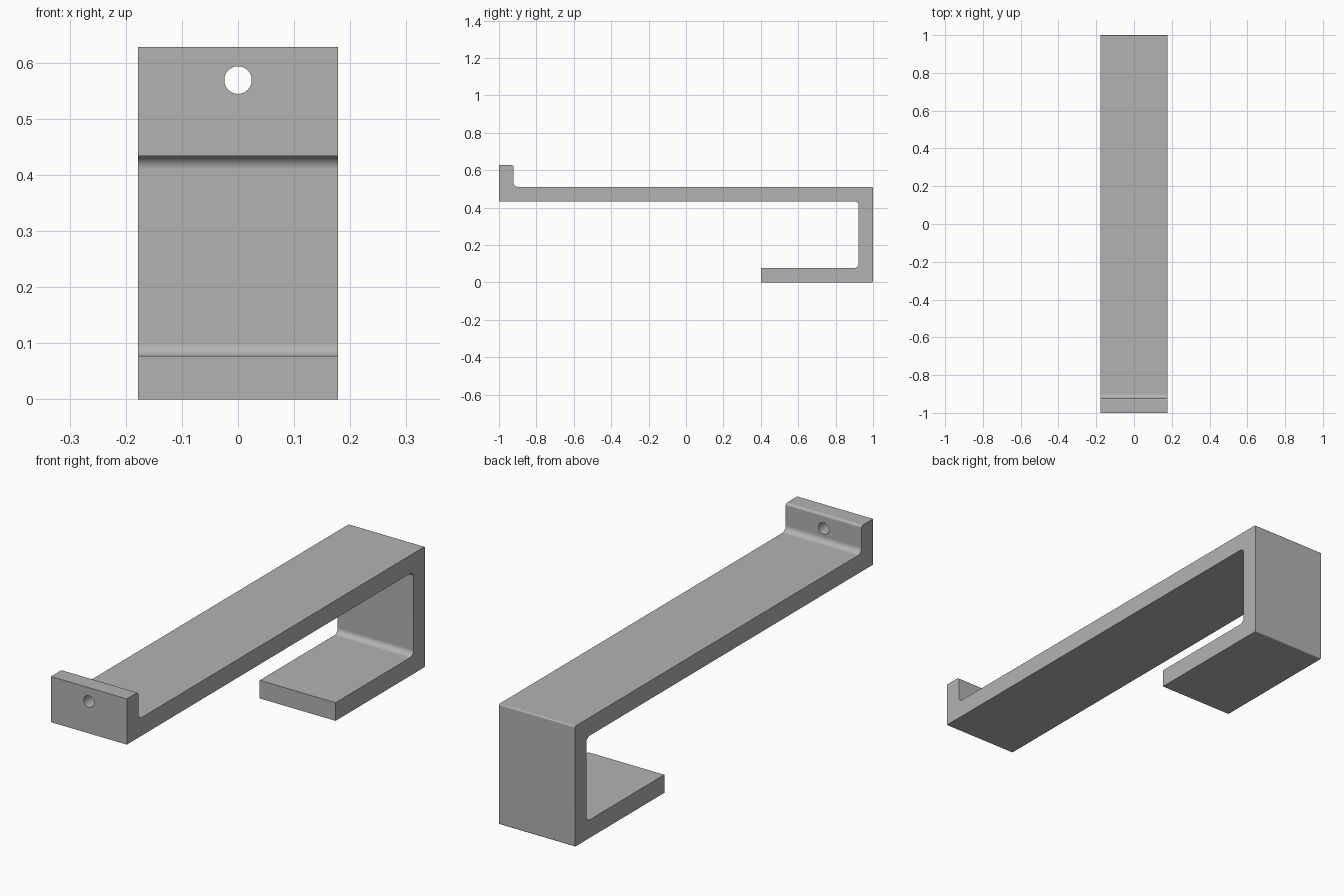
import bpy, bmesh, math
from mathutils import Vector, Matrix

cube = bpy.data.objects.get("Cube")
if cube:
    bpy.data.objects.remove(cube, do_unlink=True)

HALF_WIDTH = 0.178
THICK = 0.077
TOP = 0.511          # upper face of the long arm
LIP_TOP = 0.628
INNER_R, OUTER_R, LIP_R = 0.024, 0.006, 0.01

grey = bpy.data.materials.new("grey")
grey.use_nodes = True
colour = (0.45, 0.45, 0.45, 1)
grey.diffuse_color = colour
grey.node_tree.nodes["Principled BSDF"].inputs["Base Color"].default_value = colour


def fillet(prev, corner, nxt, radius, steps=8):
    """Arc points rounding a right-angled corner."""
    if radius == 0:
        return [corner]
    a = (prev - corner).normalized() * radius
    b = (nxt - corner).normalized() * radius
    angles = [math.pi / 2 * i / steps for i in range(steps + 1)]
    return [corner + a * (1 - math.sin(t)) + b * (1 - math.cos(t)) for t in angles]


# Side profile: (y, z, corner radius)
profile = [
    (-1, TOP - THICK, 0),
    (1 - THICK, TOP - THICK, INNER_R),
    (1 - THICK, THICK, INNER_R),
    (0.4, THICK, 0),
    (0.4, 0, 0),
    (1, 0, OUTER_R),
    (1, TOP, OUTER_R),
    (-1 + THICK, TOP, INNER_R),
    (-1 + THICK, LIP_TOP, LIP_R),
    (-1, LIP_TOP, 0),
]
corners = [Vector((0, y, z)) for y, z, r in profile]
outline = []
for i, (y, z, r) in enumerate(profile):
    outline += fillet(corners[i - 1], corners[i], corners[(i + 1) % len(corners)], r)

# Bent strap, extruded across its width
bm = bmesh.new()
side = bm.faces.new([bm.verts.new(p - Vector((HALF_WIDTH, 0, 0))) for p in outline])
ext = bmesh.ops.extrude_face_region(bm, geom=[side])
moved = [v for v in ext["geom"] if isinstance(v, bmesh.types.BMVert)]
bmesh.ops.translate(bm, vec=(2 * HALF_WIDTH, 0, 0), verts=moved)
if side.is_valid and len(side.edges[0].link_faces) > 2:
    bm.faces.remove(side)
bmesh.ops.recalc_face_normals(bm, faces=bm.faces)
mesh = bpy.data.meshes.new("hook_bracket")
bm.to_mesh(mesh)
bm.free()
mesh.materials.append(grey)
bracket = bpy.data.objects.new("hook_bracket", mesh)
bpy.context.collection.objects.link(bracket)

# Screw hole through the front lip
bm = bmesh.new()
bmesh.ops.create_cone(bm, cap_ends=True, segments=48, radius1=0.0245, radius2=0.0245,
                      depth=0.3, matrix=Matrix.Translation((0, -0.96, 0.569))
                      @ Matrix.Rotation(math.pi / 2, 4, "X"))
cut_mesh = bpy.data.meshes.new("hole_cutter")
bm.to_mesh(cut_mesh)
bm.free()
cut_mesh.materials.append(grey)
cutter = bpy.data.objects.new("hole_cutter", cut_mesh)
bpy.context.collection.objects.link(cutter)
cutter.hide_render = True

bpy.ops.object.select_all(action="DESELECT")
bracket.select_set(True)
bpy.context.view_layer.objects.active = bracket
hole = bracket.modifiers.new("screw_hole", "BOOLEAN")
hole.operation = "DIFFERENCE"
hole.solver = "EXACT"
hole.object = cutter
bpy.ops.object.modifier_apply(modifier=hole.name)
bpy.data.objects.remove(cutter, do_unlink=True)

# Smooth fillets, flat main faces
bpy.ops.object.shade_smooth_by_angle(angle=math.radians(30))
weighted = bracket.modifiers.new("flat_face_normals", "WEIGHTED_NORMAL")
weighted.keep_sharp = True
